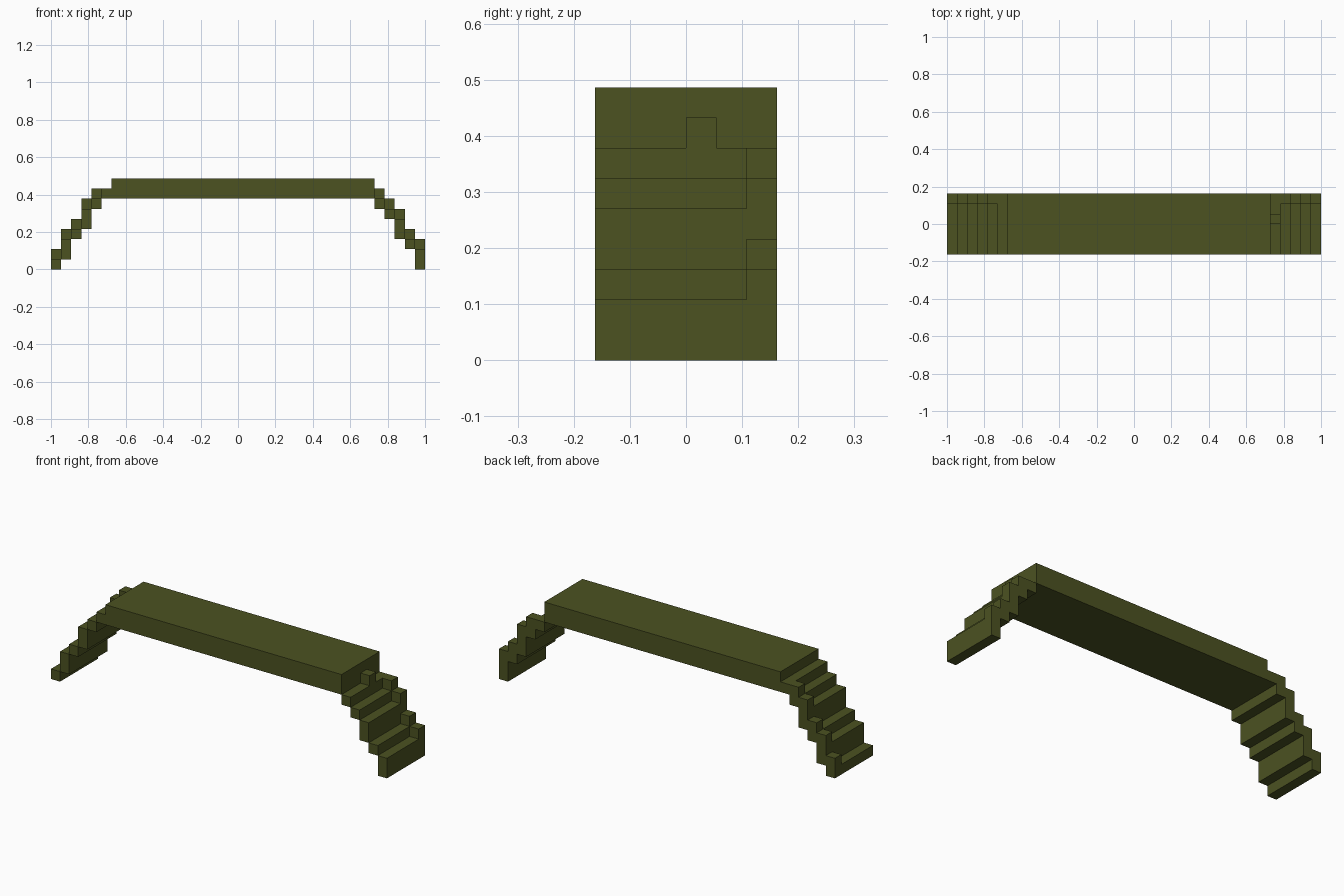
import bpy
import bmesh
from math import radians
from mathutils import Vector

if "Cube" in bpy.data.objects:
    bpy.data.objects.remove(bpy.data.objects["Cube"])

UNIT = 2 / 37            # block size: the bridge is 37 blocks long
LENGTH, DEPTH = 37, 6

olive = bpy.data.materials.new("olive_green")
olive.use_nodes = True
olive.diffuse_color = (0.072, 0.085, 0.0155, 1)
olive.node_tree.nodes["Principled BSDF"].inputs["Base Color"].default_value = olive.diffuse_color


def block(x0, x1, y0, y1, z0, z1):
    """Set of grid cells filling a box."""
    return {(x, y, z) for x in range(x0, x1) for y in range(y0, y1) for z in range(z0, z1)}


def build(name, cells):
    """Mesh the outer skin of the cells and merge its flat faces."""
    bm = bmesh.new()
    for cell in cells:
        centre = Vector(cell) + Vector((0.5, 0.5, 0.5))
        for axis in range(3):
            for sign in (-1, 1):
                n = Vector((0, 0, 0))
                n[axis] = sign
                if tuple(int(c + d) for c, d in zip(cell, n)) in cells:
                    continue
                a = Vector((0, 0, 0))
                a[(axis + 1) % 3] = 0.5
                b = n.cross(a)
                mid = centre + n / 2
                corners = (mid - a - b, mid + a - b, mid + a + b, mid - a + b)
                bm.faces.new([bm.verts.new(((p.x - LENGTH / 2) * UNIT,
                                            (p.y - DEPTH / 2) * UNIT,
                                            p.z * UNIT)) for p in corners])
    bmesh.ops.remove_doubles(bm, verts=bm.verts, dist=UNIT / 100)
    bmesh.ops.dissolve_limit(bm, angle_limit=radians(1), verts=bm.verts, edges=bm.edges)
    mesh = bpy.data.meshes.new(name)
    bm.to_mesh(mesh)
    bm.free()
    mesh.materials.append(olive)
    bpy.context.collection.objects.link(bpy.data.objects.new(name, mesh))


def stairs(steps):
    """Treads (column, bottom, top), each with a one-block curb along the back."""
    cells = set()
    for x, bottom, top in steps:
        cells |= block(x, x + 1, 0, DEPTH, bottom, top)
        cells |= block(x, x + 1, DEPTH - 1, DEPTH, top, top + 1)
    return cells


# Flat deck
build("deck", block(6, 32, 0, DEPTH, 7, 9))

# Right stairs, with a full-width landing under the deck edge
right = stairs([(0, 0, 1), (1, 1, 3), (2, 3, 4), (3, 4, 6), (4, 6, 7)])
build("right_stairs", right | block(5, 6, 0, DEPTH, 7, 8))

# Left stairs, whose top tread has a single raised block instead of a curb
left = stairs([(36, 0, 2), (35, 2, 3), (34, 3, 5), (33, 5, 6)])
build("left_stairs", left | block(32, 33, 0, DEPTH, 6, 7) | block(32, 33, 3, 4, 7, 8))
